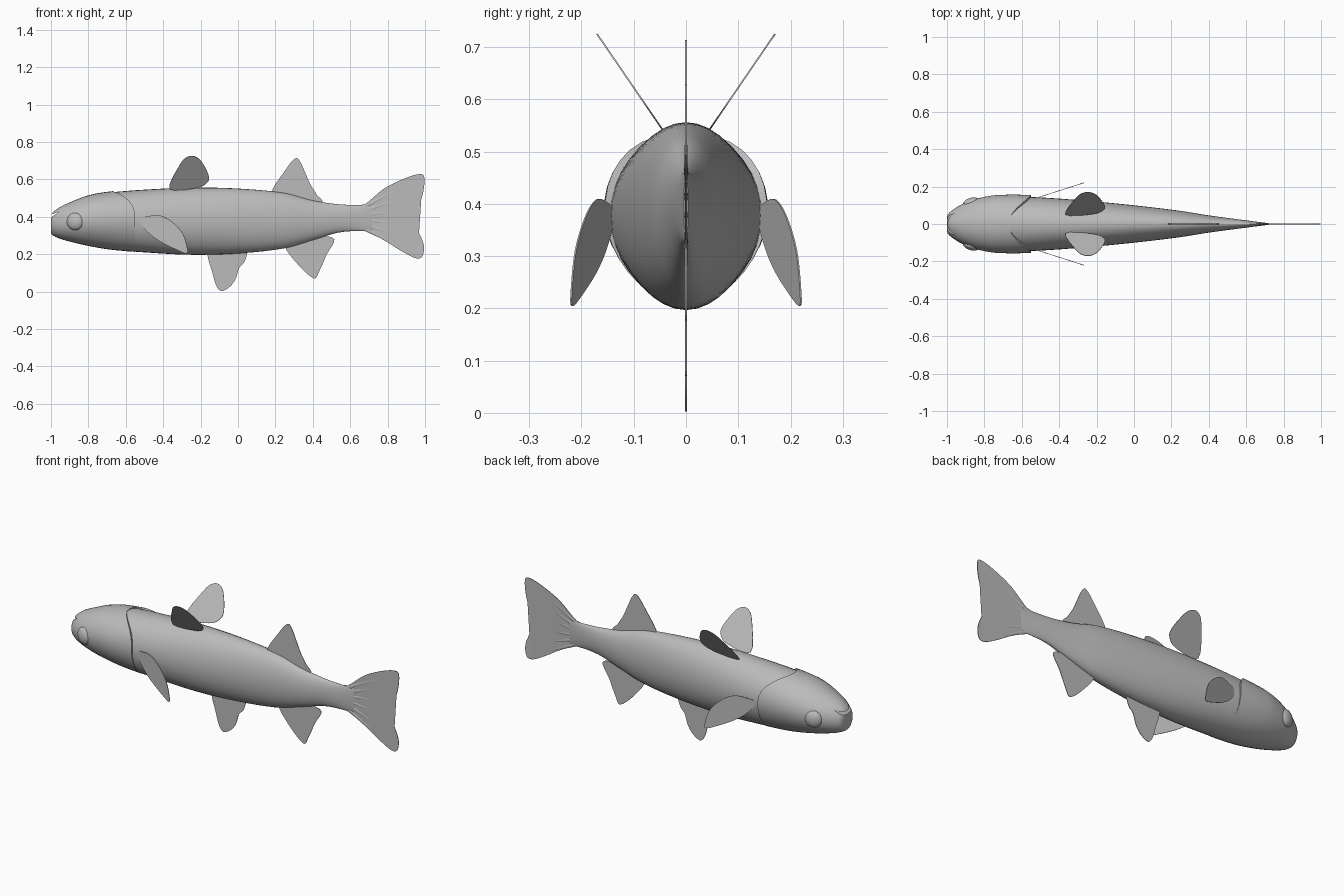
import bpy
import bmesh
import math
from mathutils import Vector

if "Cube" in bpy.data.objects:
    bpy.data.objects.remove(bpy.data.objects["Cube"])

# One plain grey for the whole fish
grey = bpy.data.materials.new("plain_grey")
grey.use_nodes = True
colour = (0.5, 0.5, 0.5, 1)
grey.diffuse_color = colour
grey.node_tree.nodes["Principled BSDF"].inputs["Base Color"].default_value = colour


def finish(bm, name, smooth=True):
    bmesh.ops.recalc_face_normals(bm, faces=bm.faces)
    mesh = bpy.data.meshes.new(name)
    bm.to_mesh(mesh)
    bm.free()
    obj = bpy.data.objects.new(name, mesh)
    bpy.context.collection.objects.link(obj)
    mesh.materials.append(grey)
    bpy.ops.object.select_all(action='DESELECT')
    obj.select_set(True)
    bpy.context.view_layer.objects.active = obj
    if smooth:
        bpy.ops.object.shade_smooth_by_angle(angle=math.radians(40))
    return obj


def spline(a, b, c, d, t):
    """Catmull-Rom point between b and c."""
    return (b * 2 + (c - a) * t + (a * 2 - b * 5 + c * 4 - d) * t * t
            + (b * 3 - a - c * 3 + d) * t ** 3) / 2


# Body stations: x, top z, bottom z, half width
STATIONS = [Vector(s) for s in (
    (-1, .40, .315, .035), (-.97, .44, .29, .075), (-.9, .475, .268, .112),
    (-.8, .51, .245, .137), (-.68, .53, .225, .146), (-.5, .545, .21, .142),
    (-.25, .556, .197, .124), (0, .551, .204, .1), (.25, .527, .232, .07),
    (.4, .487, .275, .046), (.55, .466, .318, .026), (.72, .462, .325, .004))]


def section(x):
    """Interpolated top, bottom and half width of the body at x."""
    last = len(STATIONS) - 1
    i = max(k for k in range(last) if STATIONS[k].x <= x or k == 0)
    a, b, c, d = (STATIONS[min(max(k, 0), last)] for k in range(i - 1, i + 3))
    t = min(max((x - b.x) / (c.x - b.x), 0), 1)
    if i == 0:
        return b.lerp(c, math.sqrt(t))
    tangent_b = (c - a) * ((c.x - b.x) / (c.x - a.x))
    tangent_c = (d - b) * ((c.x - b.x) / (d.x - b.x)) if d != c else c - b
    h = t * t * (3 - 2 * t)
    return (b * (1 - h) + c * h + tangent_b * (t * (1 - t) ** 2)
            - tangent_c * (t * t * (1 - t)))


def skin_point(x, angle, swell=0):
    _, top, bottom, width = section(x)
    y = math.cos(angle) * (width + swell)
    z = (top + bottom) / 2 + math.sin(angle) * ((top - bottom) / 2 + swell / 4)
    return Vector((x, y, z))


def loft(name, rings):
    bm = bmesh.new()
    loops = [[bm.verts.new(p) for p in ring] for ring in rings]
    n = len(loops[0])
    for low, high in zip(loops, loops[1:]):
        for i in range(n):
            j = (i + 1) % n
            bm.faces.new((low[i], low[j], high[j], high[i]))
    bm.faces.new(loops[0])
    bm.faces.new(loops[-1])
    return finish(bm, name)


SIDES = 36
ANGLES = [math.tau * i / SIDES for i in range(SIDES)]

# Trunk, from inside the head to the tail root
loft("body", [[skin_point(-.8 + 1.52 * k / 40, a) for a in ANGLES] for k in range(41)])


# Head with gill covers that end in a slanted edge over the trunk
def gill_edge(angle):
    return -.55 - .12 * max(0, math.sin(angle)) ** 3


def head_point(u, angle):
    x = -1 + (gill_edge(angle) + 1) * u
    rise = min(max((x + .95) / .2, 0), 1)
    side = max(0, math.sin(angle) + .6) / 1.6
    return skin_point(x, angle, rise * (.003 + .02 * side))


rings = [[head_point((k / 24) ** 1.5, a) for a in ANGLES] for k in range(25)]
rings.append([skin_point(gill_edge(a) - .005, a, -.01) for a in ANGLES])
head = loft("head", rings)

# Mouth: a thin rising wedge cut out of the snout
bm = bmesh.new()
wedge = [(-1.03, .375), (-.955, .428), (-1.03, .4)]
face = bm.faces.new([bm.verts.new((x, -.2, z)) for x, z in wedge])
out = bmesh.ops.extrude_face_region(bm, geom=[face])
bmesh.ops.translate(bm, vec=(0, .4, 0),
                    verts=[v for v in out["geom"] if isinstance(v, bmesh.types.BMVert)])
cutter = finish(bm, "mouth_cutter", False)
cutter.hide_render = True
cut = head.modifiers.new("mouth", 'BOOLEAN')
cut.operation = 'DIFFERENCE'
cut.object = cutter
bpy.context.view_layer.objects.active = head
bpy.ops.object.modifier_apply(modifier=cut.name)
bpy.data.objects.remove(cutter)

# Eyes: shallow domes on the cheeks
for name, side in (("left_eye", 1), ("right_eye", -1)):
    bm = bmesh.new()
    bmesh.ops.create_uvsphere(bm, u_segments=24, v_segments=12, radius=.047)
    for v in bm.verts:
        x, y, z = v.co
        v.co = (x, z * .55, y)
    eye = finish(bm, name)
    eye.location = (-.87, side * .114, .375)
    eye.rotation_euler.z = side * .3


def fin(name, outline, depth=lambda x, z: 0, steps=4):
    """Thin plate with a smooth closed outline in x and z; depth gives y."""
    pts = [Vector(p) for p in outline]
    n = len(pts)
    bm = bmesh.new()
    ring = []
    for i in range(n):
        near = [pts[(i + k) % n] for k in (-1, 0, 1, 2)]
        for s in range(steps):
            p = spline(*near, s / steps)
            ring.append(bm.verts.new((p.x, depth(p.x, p.y), p.y)))
    bm.faces.new(ring)
    bmesh.ops.triangulate(bm, faces=bm.faces)
    obj = finish(bm, name, False)
    plate = obj.modifiers.new("thickness", 'SOLIDIFY')
    plate.thickness = .003
    plate.offset = 0
    return obj


# Single fins on the centre line
fin("rear_dorsal_fin", [(.18, .52), (.25, .645), (.305, .712), (.335, .69),
                        (.37, .61), (.41, .53), (.45, .475), (.3, .47)])
fin("belly_fin", [(-.16, .22), (-.135, .095), (-.115, .03), (-.088, .003), (-.045, .025),
                  (-.013, .067), (.008, .13), (.035, .16), (.045, .23), (-.05, .25)])
fin("anal_fin", [(.25, .25), (.32, .145), (.405, .071), (.435, .11),
                 (.475, .2), (.515, .28), (.43, .3), (.33, .3)])
fin("tail_fin", [(.62, .45), (.68, .468), (.78, .55), (.89, .605), (.97, .628), (.996, .61),
                 (.988, .52), (.955, .44), (.93, .395), (.965, .32), (.993, .25),
                 (.985, .187), (.945, .18), (.86, .225), (.78, .275), (.68, .325), (.62, .34)])

# Paired fins, mirrored left and right
PECTORAL = [(-.53, .385), (-.48, .403), (-.42, .408), (-.355, .375), (-.295, .31),
            (-.27, .23), (-.275, .205), (-.32, .22), (-.42, .27), (-.49, .325)]
UPPER = [(-.365, .55), (-.31, .68), (-.27, .72), (-.23, .722), (-.195, .695),
         (-.158, .625), (-.163, .585), (-.22, .555)]
for name, side in (("left", 1), ("right", -1)):
    fin(name + "_pectoral_fin", PECTORAL,
        lambda x, z: side * (.13 + .32 * (x + .55)))
    fin(name + "_upper_fin", UPPER,
        lambda x, z: side * (.047 + .684 * (z - .545)))

# Tail rays: slim tapered ridges fanning out from the tail root
for i in range(6):
    spread = (i - 2.5) / 2.5
    start = Vector((.66, 0, .395 + .05 * spread))
    end = Vector((.87 + .06 * abs(spread), 0, .4 + .19 * spread))
    bm = bmesh.new()
    bmesh.ops.create_cone(bm, cap_ends=True, segments=8, radius1=.012, radius2=.001,
                          depth=(end - start).length)
    for v in bm.verts:
        v.co.y *= .35
    ray = finish(bm, "tail_ray_" + "abcdef"[i])
    ray.location = (start + end) / 2
    ray.rotation_euler.y = math.atan2(end.x - start.x, end.z - start.z)
